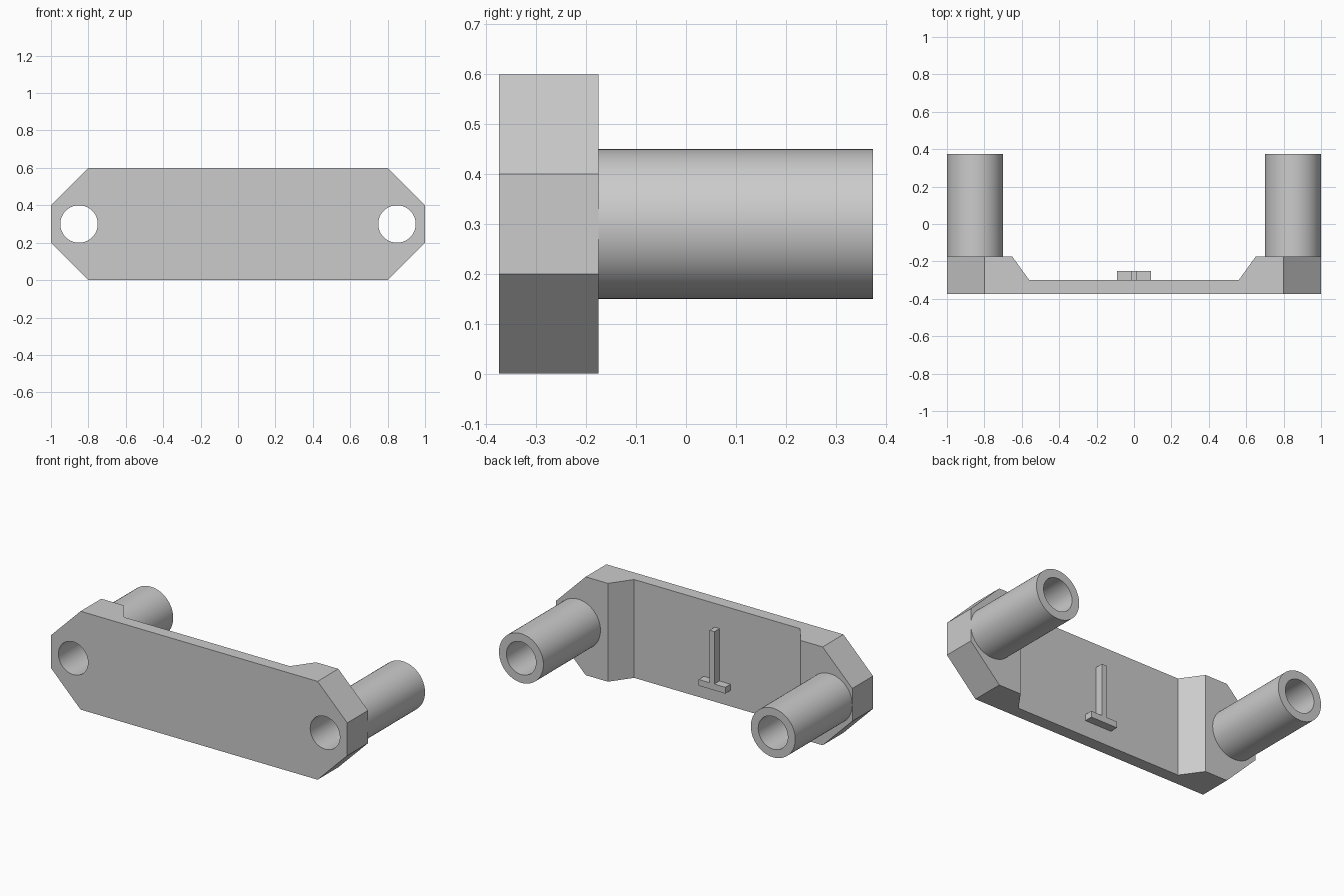
import bpy, bmesh, math
from mathutils import Vector, Matrix

cube = bpy.data.objects.get("Cube")
if cube:
    bpy.data.objects.remove(cube, do_unlink=True)

grey = bpy.data.materials.new("plain grey")
grey.use_nodes = True
COLOUR = (0.6, 0.6, 0.6, 1)
grey.diffuse_color = COLOUR
grey.node_tree.nodes["Principled BSDF"].inputs["Base Color"].default_value = COLOUR

FRONT, BACK, FLOOR, TIP = -0.375, -0.175, -0.3, 0.375
HEIGHT, MID = 0.6, 0.3
PIPE_X, OUTER, BORE, SIDES = 0.85, 0.15, 0.1, 64


def finish(bm, name):
    bmesh.ops.recalc_face_normals(bm, faces=bm.faces)
    mesh = bpy.data.meshes.new(name)
    bm.to_mesh(mesh)
    bm.free()
    mesh.materials.append(grey)
    obj = bpy.data.objects.new(name, mesh)
    bpy.context.collection.objects.link(obj)
    return obj


def activate(obj):
    bpy.ops.object.select_all(action='DESELECT')
    obj.select_set(True)
    bpy.context.view_layer.objects.active = obj


def smooth(obj):
    activate(obj)
    bpy.ops.object.shade_smooth_by_angle(angle=math.radians(30))


def extrude_up(outline, z0, z1):
    bm = bmesh.new()
    face = bm.faces.new([bm.verts.new((x, y, z0)) for x, y in outline])
    top = bmesh.ops.extrude_face_region(bm, geom=[face])["geom"]
    bmesh.ops.translate(bm, vec=(0, 0, z1 - z0),
                        verts=[v for v in top if isinstance(v, bmesh.types.BMVert)])
    return bm


def cylinder_along_y(name, x, radius, y0, y1):
    bm = bmesh.new()
    place = Matrix.Translation((x, (y0 + y1) / 2, MID)) @ Matrix.Rotation(math.pi / 2, 4, 'X')
    bmesh.ops.create_cone(bm, cap_ends=True, segments=SIDES, radius1=radius,
                          radius2=radius, depth=y1 - y0, matrix=place)
    return finish(bm, name)


def pipe(name, x):
    # Closed ring swept from four circles
    bm = bmesh.new()
    rings = []
    for r, y in ((OUTER, BACK), (OUTER, TIP), (BORE, TIP), (BORE, BACK)):
        rings.append([bm.verts.new((x + r * math.cos(a), y, MID + r * math.sin(a)))
                      for a in (math.tau * i / SIDES for i in range(SIDES))])
    for k, ring in enumerate(rings):
        after = rings[(k + 1) % len(rings)]
        for i in range(SIDES):
            j = (i + 1) % SIDES
            bm.faces.new((ring[i], ring[j], after[j], after[i]))
    smooth(finish(bm, name))


# Back plate with thick sloped ends, seen from above
half = [(1, FRONT), (1, BACK), (0.65, BACK), (0.56, FLOOR)]
bm = extrude_up(half + [(-x, y) for x, y in reversed(half)], 0, HEIGHT)

# Slice off the four corners
for sx in (-1, 1):
    for z, sz in ((0, -1), (HEIGHT, 1)):
        cut = bmesh.ops.bisect_plane(
            bm, geom=bm.verts[:] + bm.edges[:] + bm.faces[:],
            plane_co=Vector((sx * 0.8, 0, z)), plane_no=Vector((sx, 0, sz)),
            clear_outer=True)
        edges = [e for e in cut["geom_cut"] if isinstance(e, bmesh.types.BMEdge)]
        bmesh.ops.holes_fill(bm, edges=edges)
plate = finish(bm, "mounting_plate")

# Pipes behind the plate, with bores carried through to the front
for side, x in (("left", PIPE_X), ("right", -PIPE_X)):
    cutter = cylinder_along_y("bore_cutter", x, BORE, FRONT - 0.1, BACK + 0.1)
    cutter.hide_render = True
    mod = plate.modifiers.new("bore", 'BOOLEAN')
    mod.operation = 'DIFFERENCE'
    mod.solver = 'EXACT'
    mod.object = cutter
    activate(plate)
    bpy.ops.object.modifier_apply(modifier=mod.name)
    bpy.data.objects.remove(cutter, do_unlink=True)
    pipe(side + "_pipe", x)
smooth(plate)

# Raised ribs on the recessed back face
for name, w, z0, z1 in (("upright_rib", 0.016, 0.135, 0.455), ("foot_rib", 0.09, 0.097, 0.135)):
    finish(extrude_up([(-w, FLOOR), (w, FLOOR), (w, -0.25), (-w, -0.25)], z0, z1), name)
